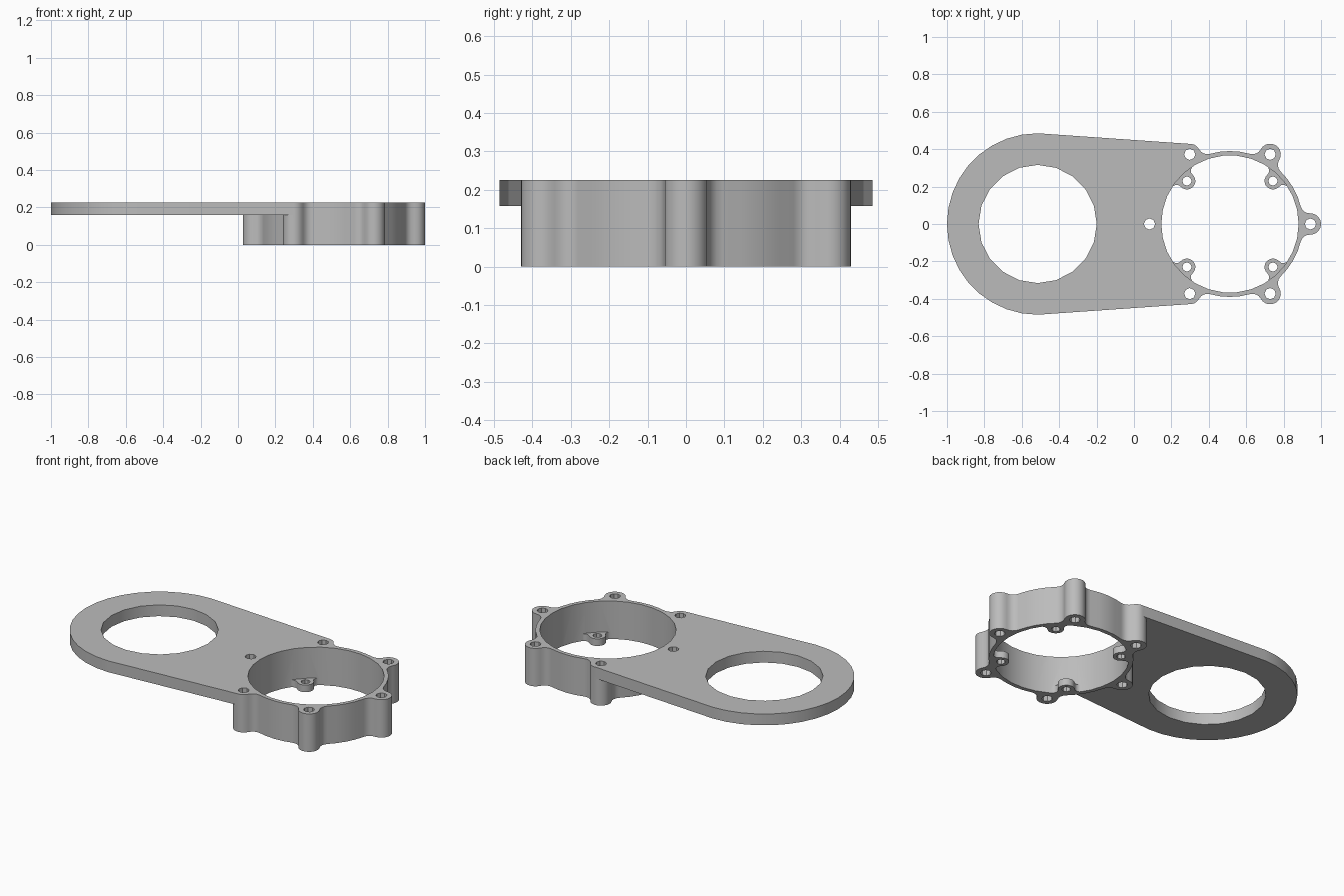
import bpy, bmesh
from math import pi, cos, sin, acos, atan2, radians
from mathutils import Vector, Matrix, geometry

if "Cube" in bpy.data.objects:
    bpy.data.objects.remove(bpy.data.objects["Cube"], do_unlink=True)

HEIGHT, PLATE_Z, LUG_Z = 0.225, 0.158, 0.042
RING = Vector((0.513, 0))
DISC = Vector((-0.515, 0))
OUTER, BORE = 0.39, 0.367
BOSS_D, BOSS_R = 0.43, 0.057
LUG_D, LUG_R = 0.325, 0.045

grey = bpy.data.materials.new("plain grey")
grey.use_nodes = True
grey.diffuse_color = (0.5, 0.5, 0.5, 1)
grey.node_tree.nodes["Principled BSDF"].inputs["Base Color"].default_value = (0.5, 0.5, 0.5, 1)


def arc(c, r, a0, a1, n):
    steps = [a0 + (a1 - a0) * i / n for i in range(n + 1)]
    return [Vector((c[0] + r * cos(a), c[1] + r * sin(a))) for a in steps]


def circle(c, r, n):
    return arc(c, r, 0, 2 * pi, n)[:-1]


def polar(c, r, a):
    return c + Vector((r * cos(a), r * sin(a)))


def turned(points, angle):
    rot = Matrix.Rotation(angle, 2)
    return [RING + rot @ p for p in points]


def prisms(name, outlines, z0, z1):
    """One object holding an upright prism for each outline."""
    bm = bmesh.new()
    for pts in outlines:
        face = bm.faces.new([bm.verts.new((p.x, p.y, z0)) for p in pts])
        ext = bmesh.ops.extrude_face_region(bm, geom=[face])
        top = [v for v in ext["geom"] if isinstance(v, bmesh.types.BMVert)]
        bmesh.ops.translate(bm, verts=top, vec=(0, 0, z1 - z0))
    bmesh.ops.recalc_face_normals(bm, faces=bm.faces)
    mesh = bpy.data.meshes.new(name)
    bm.to_mesh(mesh)
    bm.free()
    mesh.materials.append(grey)
    ob = bpy.data.objects.new(name, mesh)
    bpy.context.collection.objects.link(ob)
    return ob


def combine(target, tool, operation):
    mod = target.modifiers.new(operation, "BOOLEAN")
    mod.operation, mod.solver, mod.object = operation, "EXACT", tool
    bpy.context.view_layer.objects.active = target
    bpy.ops.object.modifier_apply(modifier=mod.name)
    bpy.data.objects.remove(tool, do_unlink=True)


def fillet(d, r, reach, f):
    """Fillet centre, its polar angle, and its direction from the boss."""
    t = acos((d * d + reach * reach - (r + f) ** 2) / (2 * d * reach))
    c = Vector((reach * cos(t), reach * sin(t)))
    return c, t, atan2(c.y, c.x - d)


def mirrored(half):
    return [Vector((p.x, -p.y)) for p in reversed(half[1:])] + half


# Ring body outline: six bosses blended into the round wall
f = 0.05
c, t, psi = fillet(BOSS_D, BOSS_R, OUTER + f, f)
half = arc((BOSS_D, 0), BOSS_R, 0, psi, 5) + arc(c, f, psi + pi, t + pi, 4)[1:]
sector = mirrored(half) + arc((0, 0), OUTER, t, pi / 3 - t, 4)[1:-1]
boss_angles = [k * pi / 3 for k in range(6)]
outline = [p for a in boss_angles for p in turned(sector, a)]
body = prisms("mounting_bracket", [outline], 0, HEIGHT)

# Flat tapered plate, wrapped round the large disc and two bosses
pts = circle(DISC, 0.485, 36)
for a in (2 * pi / 3, -2 * pi / 3):
    pts += circle(polar(RING, BOSS_D, a), BOSS_R - 0.001, 20)
hull = [pts[i] for i in geometry.convex_hull_2d(pts)]
combine(body, prisms("plate", [hull], PLATE_Z, HEIGHT), "UNION")

# Two large openings
openings = [circle(RING, BORE, 30), circle(DISC, 0.316, 20)]
combine(body, prisms("opening_cutter", openings, -0.1, 0.4), "DIFFERENCE")

# Four low lugs inside the ring
f = 0.03
c, t, psi = fillet(LUG_D, LUG_R, BORE - f, f)
half = arc((LUG_D, 0), LUG_R, pi, psi, 5) + arc(c, f, psi + pi, 2 * pi + t, 4)[1:]
half.append(polar(Vector((0, 0)), BORE + 0.012, t))
lug_angles = [radians(45 + 90 * k) for k in range(4)]
lugs = [turned(mirrored(half), a) for a in lug_angles]
combine(body, prisms("lugs", lugs, 0, LUG_Z), "UNION")

# Screw holes through bosses and lugs
holes = [circle(polar(RING, BOSS_D, a), 0.03, 8) for a in boss_angles]
holes += [circle(polar(RING, LUG_D, a), 0.025, 8) for a in lug_angles]
combine(body, prisms("hole_cutter", holes, -0.1, 0.4), "DIFFERENCE")

# Smooth round walls, crisp rims
bpy.ops.object.select_all(action="DESELECT")
body.select_set(True)
bpy.context.view_layer.objects.active = body
bpy.ops.object.shade_smooth_by_angle(angle=radians(30))
